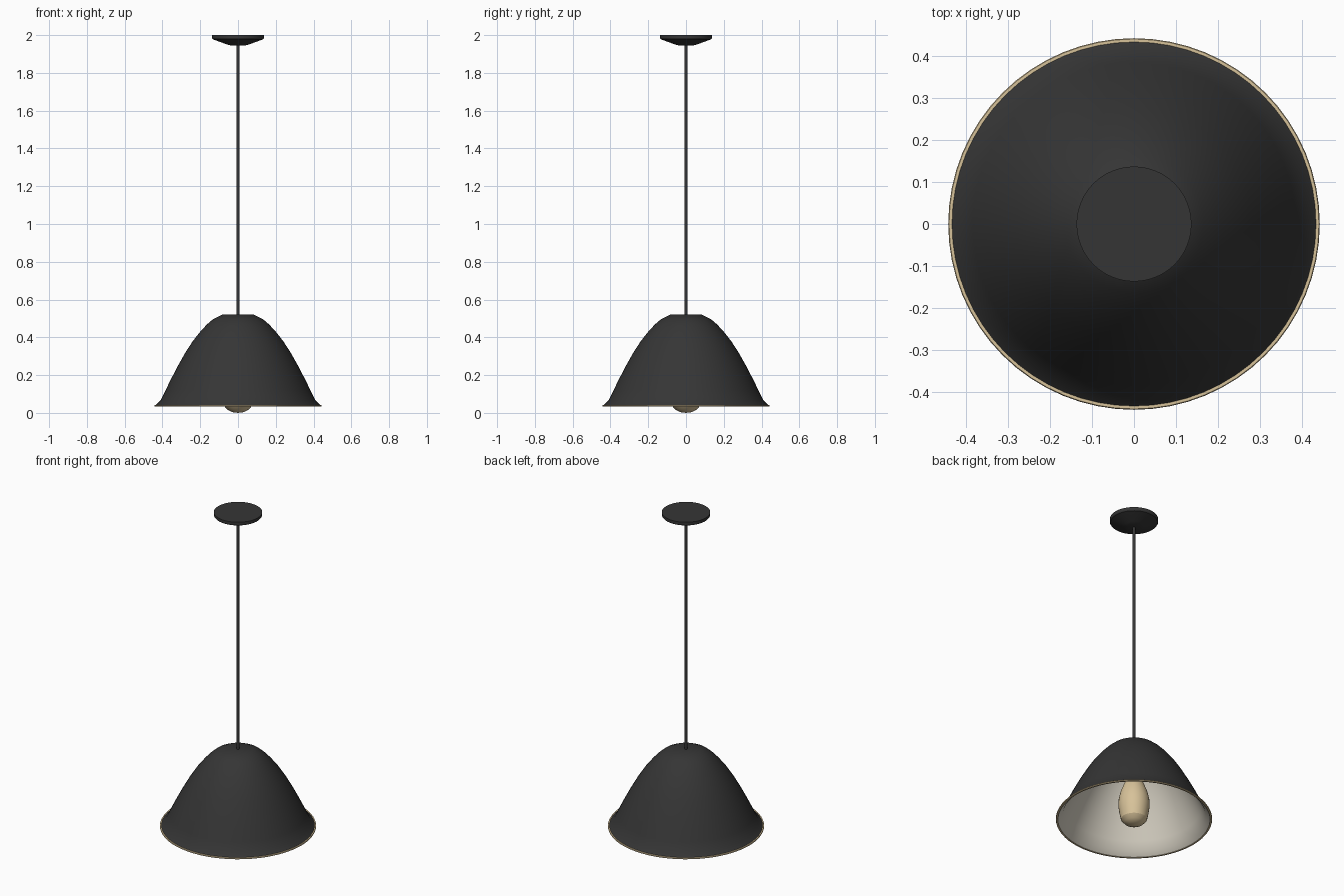
import bpy, bmesh, math

if "Cube" in bpy.data.objects:
    bpy.data.objects.remove(bpy.data.objects["Cube"])


def material(name, rgb):
    m = bpy.data.materials.new(name)
    m.diffuse_color = (*rgb, 1)
    m.use_nodes = True
    m.node_tree.nodes["Principled BSDF"].inputs["Base Color"].default_value = m.diffuse_color
    return m


BLACK = material("matte black", (0.036, 0.036, 0.036))
CREAM = material("cream enamel", (0.68, 0.64, 0.55))
TAN = material("warm tan", (0.68, 0.54, 0.32))


def lathe(name, profile, mat, steps=64, closed=False, angle=30):
    """Spin (radius, height) points around z; ends on the axis become closed caps."""
    bm = bmesh.new()
    vs = [bm.verts.new((r, 0, z)) for r, z in profile]
    pairs = list(zip(vs, vs[1:])) + ([(vs[-1], vs[0])] if closed else [])
    edges = [bm.edges.new(p) for p in pairs]
    bmesh.ops.spin(bm, geom=vs + edges, cent=(0, 0, 0), axis=(0, 0, 1),
                   angle=2 * math.pi, steps=steps, use_merge=True)
    bmesh.ops.remove_doubles(bm, verts=bm.verts, dist=0.0001)
    bmesh.ops.recalc_face_normals(bm, faces=bm.faces)
    me = bpy.data.meshes.new(name)
    bm.to_mesh(me)
    bm.free()
    me.materials.append(mat)
    ob = bpy.data.objects.new(name, me)
    bpy.context.collection.objects.link(ob)
    bpy.ops.object.select_all(action='DESELECT')
    ob.select_set(True)
    bpy.context.view_layer.objects.active = ob
    bpy.ops.object.shade_smooth_by_angle(angle=math.radians(angle))
    return ob


# Bell shade: black outside, cream lining just within
outer = [(0, 0.52), (0.083, 0.52), (0.132, 0.496), (0.165, 0.468), (0.2, 0.43),
         (0.24, 0.379), (0.28, 0.317), (0.32, 0.246), (0.355, 0.178),
         (0.385, 0.117), (0.41, 0.066), (0.436, 0.041)]
inner = [(0, 0.512), (0.08, 0.512), (0.127, 0.488), (0.16, 0.46), (0.194, 0.423),
         (0.234, 0.372), (0.274, 0.311), (0.314, 0.241), (0.349, 0.173),
         (0.379, 0.112), (0.405, 0.061), (0.432, 0.037)]
shade = lathe("shade", outer + inner[::-1], BLACK)
shade.data.materials.append(CREAM)
for p in shade.data.polygons:
    c, n = p.center, p.normal
    inward = c.x * n.x + c.y * n.y < -0.001
    if inward or n.z < -0.5:
        p.material_index = 1

# Tan band around the lip
lathe("rim", [(0.431, 0.035), (0.441, 0.035), (0.443, 0.039), (0.441, 0.043),
              (0.434, 0.043)], TAN, closed=True)

# Bulb with a shallow cap at the bottom
lathe("bulb", [(0, 0), (0.03, 0.004), (0.055, 0.016), (0.074, 0.037),
               (0.083, 0.08), (0.089, 0.125), (0.087, 0.165), (0.077, 0.21),
               (0.062, 0.25), (0.047, 0.285), (0.04, 0.32), (0.038, 0.36),
               (0, 0.36)], TAN, steps=32)

# Socket hidden in the crown
lathe("socket", [(0, 0.35), (0.045, 0.35), (0.045, 0.514), (0, 0.514)], BLACK, steps=24)

# Suspension cord
lathe("cord", [(0, 0.51), (0.008, 0.51), (0.008, 1.96), (0, 1.96)], BLACK, steps=16)

# Ceiling canopy
lathe("canopy", [(0, 1.944), (0.035, 1.944), (0.06, 1.951), (0.133, 1.978),
                 (0.137, 1.984), (0.137, 2.0), (0, 2.0)], BLACK)
